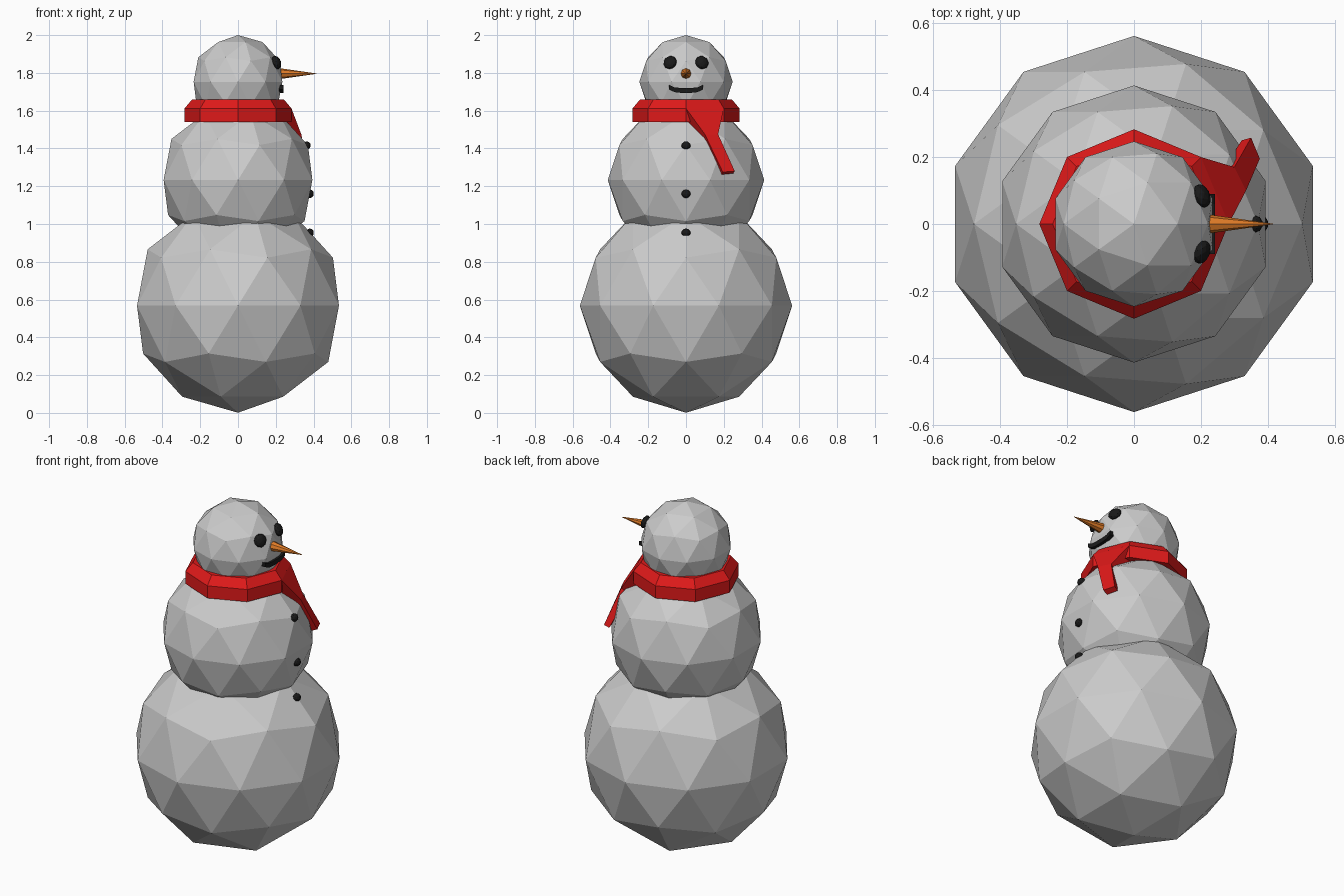
import bpy, bmesh, math
from mathutils import Vector

if "Cube" in bpy.data.objects:
    bpy.data.objects.remove(bpy.data.objects["Cube"])


def mat(name, col):
    m = bpy.data.materials.new(name)
    m.diffuse_color = (*col, 1)
    m.use_nodes = True
    m.node_tree.nodes["Principled BSDF"].inputs["Base Color"].default_value = m.diffuse_color
    return m


RED = mat("red", (0.75, 0.01, 0.01))
BLACK = mat("black", (0.01, 0.01, 0.01))
ORANGE = mat("orange", (0.75, 0.2, 0.02))


def finish(name, bm, material=None):
    bmesh.ops.recalc_face_normals(bm, faces=bm.faces)
    me = bpy.data.meshes.new(name)
    bm.to_mesh(me)
    bm.free()
    ob = bpy.data.objects.new(name, me)
    bpy.context.collection.objects.link(ob)
    if material:
        me.materials.append(material)
    return ob


def ball(name, loc, scale, material=None, axis=None):
    bm = bmesh.new()
    bmesh.ops.create_icosphere(bm, subdivisions=2, radius=1)
    ob = finish(name, bm, material)
    ob.location = loc
    ob.scale = scale
    if axis:
        ob.rotation_euler = Vector(axis).to_track_quat('Z', 'Y').to_euler()
    return ob


def loft(name, sections, material, closed=False):
    """Skin a list of equal-length rings, capped unless closed."""
    bm = bmesh.new()
    rings = [[bm.verts.new(p) for p in s] for s in sections]
    n = len(rings[0])
    pairs = list(zip(rings, rings[1:]))
    if closed:
        pairs.append((rings[-1], rings[0]))
    for a, b in pairs:
        for i in range(n):
            j = (i + 1) % n
            bm.faces.new((a[i], a[j], b[j], b[i]))
    if not closed:
        bm.faces.new(rings[0])
        bm.faces.new(rings[-1])
    return finish(name, bm, material)


# Snow balls
ball("lower_body", (0, 0, 0.568), (0.562, 0.562, 0.567))
ball("upper_body", (0, 0, 1.233), (0.414, 0.414, 0.414))
ball("head", (0, 0, 1.753), (0.247, 0.247, 0.247))

# Eyes, flattened against the head
for side, y in (("right", -0.084), ("left", 0.084)):
    ball(side + "_eye", (0.203, y, 1.855), (0.037, 0.037, 0.022), BLACK,
         axis=(0.205, y, 0.09))

# Buttons
for i, (x, z) in enumerate(((0.363, 1.415), (0.38, 1.16), (0.38, 0.953))):
    ball(f"button_{i + 1}", (x, 0, z), (0.022, 0.025, 0.023), BLACK)

# Carrot nose
bm = bmesh.new()
bmesh.ops.create_cone(bm, cap_ends=True, segments=8, radius1=0.031,
                      radius2=0.001, depth=0.21)
nose = finish("nose", bm, ORANGE)
nose.location = (0.31, 0, 1.796)
nose.rotation_euler = (0, math.pi / 2, 0)

# Smile: strip of upper and lower points, mirrored
half = [(0.09, 1.736, 1.712), (0.06, 1.723, 1.698), (0.025, 1.72, 1.694)]
strip = [(-y, t, b) for y, t, b in half] + half[::-1]
loft("mouth", [[(0.19, y, b), (0.242, y, b), (0.242, y, t), (0.19, y, t)]
               for y, t, b in strip], BLACK)

# Scarf ring: eight-sided band with a bevelled upper edge
profile = [(0.2, 1.54), (0.283, 1.54), (0.283, 1.612), (0.243, 1.66), (0.2, 1.66)]
loft("scarf", [[(r * math.cos(k * math.pi / 4), r * math.sin(k * math.pi / 4), z)
                for r, z in profile] for k in range(8)], RED, closed=True)

# Hanging scarf end
loft("scarf_tail", [
    [(0.283, 0, 1.612), (0.2, 0.2, 1.612), (0.17, 0.17, 1.54), (0.24, 0, 1.54)],
    [(0.335, 0.1, 1.475), (0.3, 0.17, 1.475), (0.26, 0.155, 1.45), (0.29, 0.09, 1.45)],
    [(0.376, 0.195, 1.275), (0.35, 0.258, 1.28), (0.322, 0.25, 1.268), (0.345, 0.19, 1.262)],
], RED)
